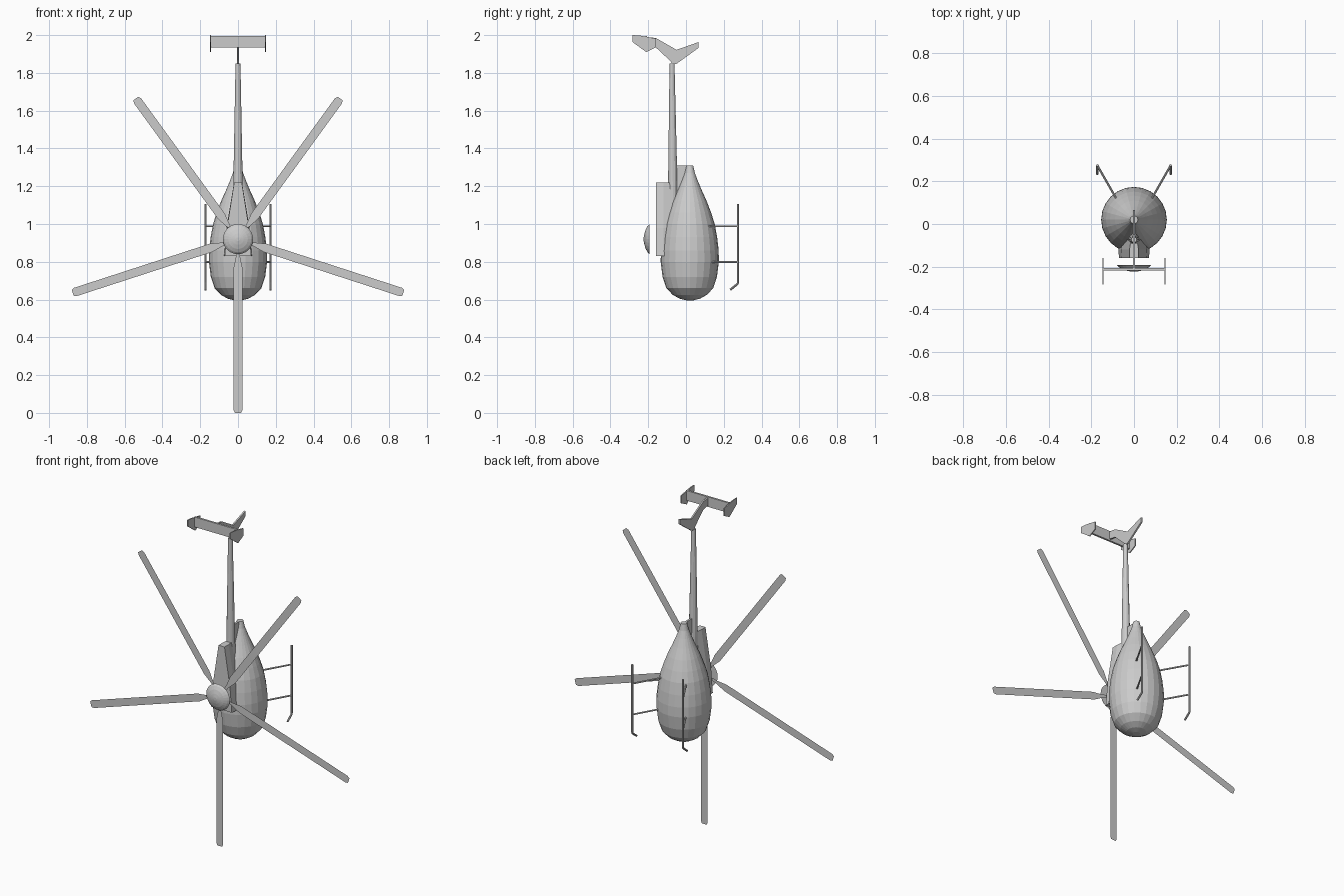
import bpy, bmesh
from math import sin, cos, pi, radians
from mathutils import Vector

if "Cube" in bpy.data.objects:
    bpy.data.objects.remove(bpy.data.objects["Cube"])


def finish(name, bm, fix=True):
    if fix:
        bmesh.ops.recalc_face_normals(bm, faces=bm.faces)
    me = bpy.data.meshes.new(name)
    bm.to_mesh(me)
    bm.free()
    ob = bpy.data.objects.new(name, me)
    bpy.context.collection.objects.link(ob)
    return ob


def loft(name, rings):
    """Skin a list of closed point rings and cap both ends."""
    bm = bmesh.new()
    vs = [[bm.verts.new(p) for p in r] for r in rings]
    n = len(vs[0])
    for a, b in zip(vs, vs[1:]):
        for i in range(n):
            bm.faces.new((a[i], a[(i + 1) % n], b[(i + 1) % n], b[i]))
    bm.faces.new(vs[0])
    bm.faces.new(vs[-1])
    return finish(name, bm)


def circle_z(y, z, r, n):
    return [(r * cos(2 * pi * i / n), y + r * sin(2 * pi * i / n), z) for i in range(n)]


def plate(name, yz, x, t):
    """Side-profile plate of thickness t centred on x."""
    return loft(name, [[(x + s * t / 2, y, z) for y, z in yz] for s in (-1, 1)])


def tube(name, pts, r, n=8):
    pts = [Vector(p) for p in pts]
    rings = []
    for i, p in enumerate(pts):
        d = (pts[min(i + 1, len(pts) - 1)] - pts[max(i - 1, 0)]).normalized()
        u = d.cross(Vector((1, 0, 0.01))).normalized()
        v = d.cross(u)
        rings.append([p + r * (u * cos(2 * pi * k / n) + v * sin(2 * pi * k / n)) for k in range(n)])
    return loft(name, rings)


# Teardrop cabin, nose down
profile = [(0.596, 0.02), (0.605, 0.055), (0.625, 0.09), (0.66, 0.124), (0.72, 0.144),
           (0.80, 0.154), (0.86, 0.153), (0.93, 0.145), (1.0, 0.132), (1.06, 0.113),
           (1.12, 0.09), (1.18, 0.063), (1.23, 0.042), (1.27, 0.027), (1.31, 0.018)]
loft("cabin", [circle_z(0.02, z, r, 24) for z, r in profile])

# Tail boom and the web joining it to the cabin
loft("tail_boom", [circle_z(-0.07, 1.04, 0.025, 12), circle_z(-0.07, 1.2, 0.025, 12),
                   circle_z(-0.074, 1.85, 0.013, 12)])
plate("boom_web", [(-0.06, 1.0), (0.02, 1.0), (0.02, 1.31), (-0.06, 1.31)], 0, 0.012)

# Engine housing wedge
loft("engine_housing", [[(-w, -0.16, z), (w, -0.16, z), (w * 1.05, -0.12, z),
                         (w * 0.8, yb, z), (-w * 0.8, yb, z), (-w * 1.05, -0.12, z)]
                        for z, w, yb in ((0.83, 0.07, -0.06), (0.98, 0.058, -0.06), (1.22, 0.02, -0.085))])

# Rotor hub dome
HZ = 0.92
loft("rotor_dome", [[(r * cos(2 * pi * i / 24), y, HZ + r * sin(2 * pi * i / 24)) for i in range(24)]
                    for y, r in ((-0.193, 0.08), (-0.203, 0.07), (-0.213, 0.052),
                                 (-0.22, 0.03), (-0.224, 0.01))])

# Five paper-thin rotor blades
half = [(0.02, 0.008), (0.085, 0.009), (0.15, 0.023), (0.905, 0.023), (0.92, 0.016)]
outline = half + [(r, -w) for r, w in reversed(half)]
bm = bmesh.new()
for k in range(5):
    a = radians(-90 + 72 * k)
    bm.faces.new([bm.verts.new((r * cos(a) - w * sin(a), -0.177, HZ + r * sin(a) + w * cos(a)))
                  for r, w in outline])
finish("rotor_blades", bm, fix=False)

# Forked tail fin
plate("tail_fin", [(0.066, 1.963), (-0.05, 1.922), (-0.16, 1.985), (-0.213, 1.99), (-0.213, 1.945),
                   (-0.16, 1.935), (-0.085, 1.865), (-0.07, 1.845), (-0.05, 1.848), (0.066, 1.932)], 0, 0.01)

# Stabiliser
plate("stabiliser", [(-0.219, 1.935), (-0.207, 1.935), (-0.207, 1.996), (-0.219, 1.996)], 0, 0.29)

# Mirrored end plates, skids and struts
for side, s in (("left", -1), ("right", 1)):
    plate(side + "_end_plate", [(-0.283, 2.0), (-0.247, 1.998), (-0.16, 1.982), (-0.16, 1.935),
                                (-0.21, 1.91), (-0.283, 1.963)], s * 0.145, 0.006)
    tube(side + "_skid", [(s * 0.172, 0.275, 1.105), (s * 0.172, 0.275, 0.69),
                          (s * 0.172, 0.272, 0.682), (s * 0.172, 0.234, 0.652)], 0.006)
    for part, z in (("rear", 0.988), ("front", 0.798)):
        tube(f"{side}_{part}_strut", [(s * 0.075, 0.105, z), (s * 0.172, 0.275, z)], 0.005)
